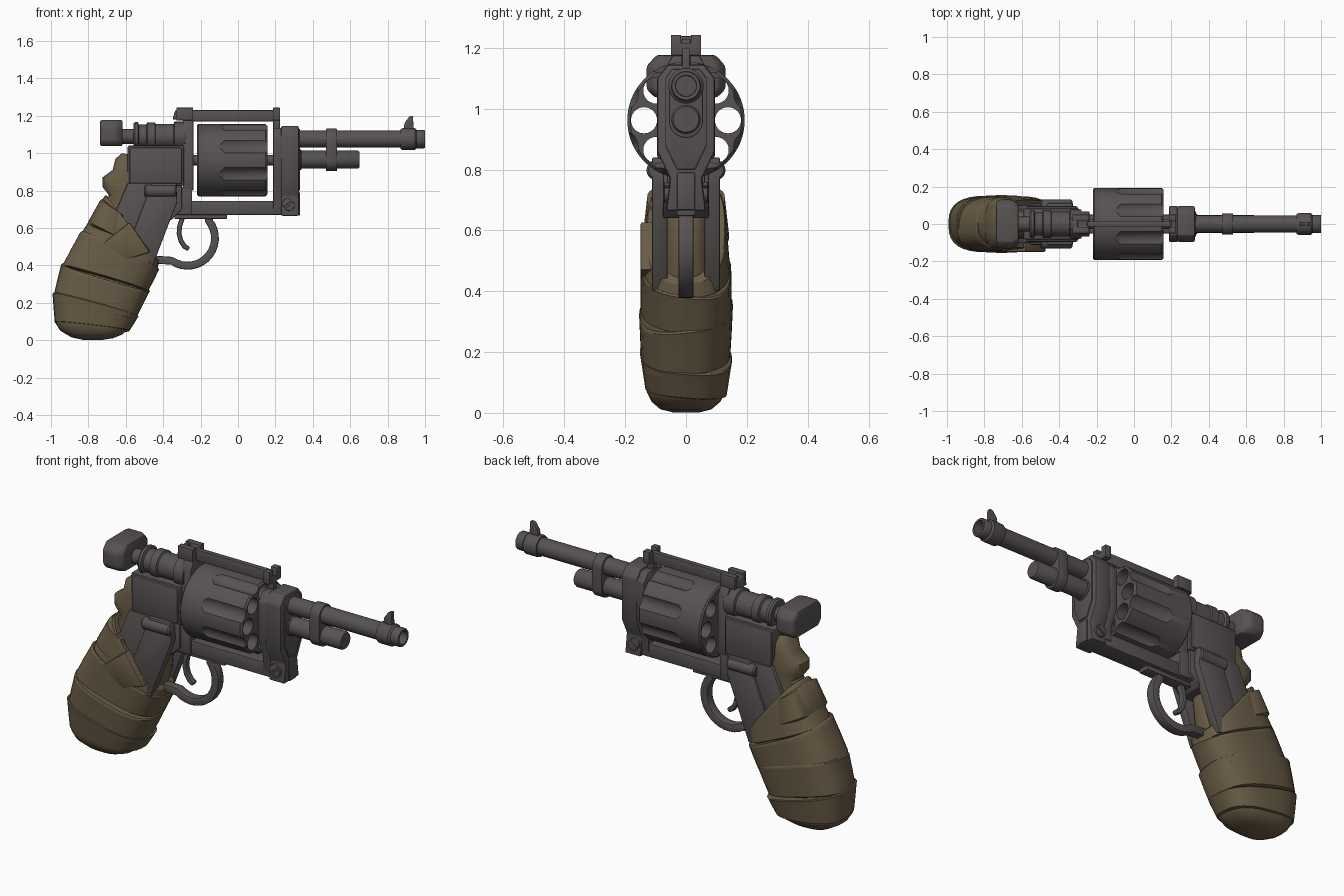
import bpy, bmesh, math
from math import cos, sin, pi, radians
from mathutils import Vector

if "Cube" in bpy.data.objects:
    bpy.data.objects.remove(bpy.data.objects["Cube"])


def material(name, rgb):
    m = bpy.data.materials.new(name)
    m.use_nodes = True
    m.diffuse_color = (*rgb, 1)
    bsdf = m.node_tree.nodes["Principled BSDF"]
    bsdf.inputs["Base Color"].default_value = (*rgb, 1)
    bsdf.inputs["Roughness"].default_value = 0.7
    return m


METAL = material("gunmetal grey", (0.098, 0.085, 0.085))
CLOTH = material("brown wrap", (0.142, 0.108, 0.062))


def finish(name, bm, mat=METAL, bevel=0.0, angle=35):
    bmesh.ops.recalc_face_normals(bm, faces=bm.faces)
    if bevel:
        edges = [e for e in bm.edges if e.calc_face_angle(0) > radians(30)]
        bmesh.ops.bevel(bm, geom=edges, offset=bevel, segments=2, profile=0.5,
                        affect='EDGES', clamp_overlap=True)
    mesh = bpy.data.meshes.new(name)
    bm.to_mesh(mesh)
    bm.free()
    mesh.materials.append(mat)
    mesh.shade_smooth()
    mesh.set_sharp_from_angle(angle=radians(angle))
    ob = bpy.data.objects.new(name, mesh)
    bpy.context.scene.collection.objects.link(ob)
    return ob


def bridge(bm, rings):
    """Skin a list of closed rings of points and cap both ends."""
    loops = [[bm.verts.new(p) for p in r] for r in rings]
    n = len(loops[0])
    for a, b in zip(loops, loops[1:]):
        for i in range(n):
            j = (i + 1) % n
            bm.faces.new((a[i], a[j], b[j], b[i]))
    bm.faces.new(loops[0][::-1])
    bm.faces.new(loops[-1])


def prism_y(name, pts, y0, y1, mat=METAL, bevel=0.006):
    bm = bmesh.new()
    bridge(bm, [[(x, y, z) for x, z in pts] for y in (y0, y1)])
    return finish(name, bm, mat, bevel)


def prism_x(name, pts, x0, x1, bevel=0.006):
    bm = bmesh.new()
    bridge(bm, [[(x, y, z) for y, z in pts] for x in (x0, x1)])
    return finish(name, bm, METAL, bevel)


def mirrored(half):
    return half + [(-y, z) for y, z in reversed(half)]


def box(name, x0, x1, hw, z0, z1, bevel=0.006):
    return prism_y(name, [(x0, z0), (x1, z0), (x1, z1), (x0, z1)], -hw, hw, METAL, bevel)


def lathe(name, profile, zc, yc=0.0, n=32):
    bm = bmesh.new()
    bridge(bm, [[(x, yc + r * cos(2 * pi * i / n), zc + r * sin(2 * pi * i / n))
                 for i in range(n)] for x, r in profile])
    return finish(name, bm)


def ribbon(name, path, t, hw):
    """Strip of half thickness t following a path in the xz plane."""
    up, down = [], []
    for i, p in enumerate(path):
        a, b = Vector(path[max(i - 1, 0)]), Vector(path[min(i + 1, len(path) - 1)])
        d = (b - a).normalized()
        nrm = Vector((-d.y, d.x)) * t
        up.append(tuple(Vector(p) + nrm))
        down.append(tuple(Vector(p) - nrm))
    return prism_y(name, up + down[::-1], -hw, hw, METAL, 0.009)


def loft(name, sections, mat=CLOTH, tilt=0.0, n=32, power=0.72):
    """Rounded sections given as back point, front point and half width."""
    def soft(v):
        return math.copysign(abs(v) ** power, v)
    rings = []
    for b, f, hw in sections:
        c, h = (Vector(b) + Vector(f)) / 2, (Vector(f) - Vector(b)) / 2
        ring = []
        for i in range(n):
            a = 2 * pi * i / n
            p, y = c + h * soft(cos(a)), hw * soft(sin(a))
            ring.append((p.x, y, p.y + tilt * y))
        rings.append(ring)
    bm = bmesh.new()
    bridge(bm, rings)
    return finish(name, bm, mat, 0, 45)


# Barrel with bored muzzle, lower tube, joining band and front sight
lathe("barrel", [(0.3, 0.046), (0.87, 0.046), (0.87, 0.054), (0.88, 0.058), (0.945, 0.058),
                 (0.955, 0.049), (0.995, 0.049), (1.0, 0.046), (1.0, 0.035), (0.9, 0.033)], 1.075)
lathe("lower_tube", [(0.3, 0.048), (0.64, 0.048), (0.65, 0.042)], 0.965)
lathe("lower_tube_collar", [(0.3, 0.055), (0.335, 0.055), (0.34, 0.05)], 0.965)
arc = [radians(a) for a in range(0, 181, 15)]
band = [(0.056 * cos(a), 1.075 + 0.056 * sin(a)) for a in arc]
band += [(-0.056 * cos(a), 0.96 - 0.056 * sin(a)) for a in arc]
prism_x("barrel_band", band, 0.47, 0.53, 0.004)
prism_y("front_sight", [(0.885, 1.12), (0.94, 1.12), (0.935, 1.2), (0.915, 1.195), (0.89, 1.16)],
        -0.012, 0.012, METAL, 0.003)

# Front frame block with rear post
block = mirrored([(0.065, 0.665), (0.052, 0.77), (0.095, 0.86), (0.095, 1.1), (0.06, 1.145)])
prism_x("front_block", block, 0.23, 0.325, 0.008)
prism_x("front_block_ridge", mirrored([(0.03, 0.8), (0.068, 0.88), (0.068, 1.1), (0.045, 1.13)]),
        0.3, 0.332, 0.004)
box("front_lug", 0.25, 0.332, 0.03, 0.667, 0.79)
prism_x("front_post", mirrored([(0.055, 0.70), (0.055, 0.78), (0.095, 0.87), (0.095, 1.09), (0.06, 1.135)]),
        0.187, 0.235)
box("front_post_neck", 0.187, 0.225, 0.015, 1.12, 1.2)

# Top strap with notched heads at both ends
notch = mirrored([(0.05, 1.175), (0.05, 1.243), (0.016, 1.243), (0.016, 1.215)])
prism_x("strap_front_head", notch, 0.187, 0.225, 0.003)
prism_x("rear_sight", notch, -0.33, -0.24, 0.003)
prism_y("rear_sight_tail", [(-0.35, 1.18), (-0.3, 1.18), (-0.3, 1.24), (-0.335, 1.23)], -0.03, 0.03)
box("top_strap", -0.25, 0.2, 0.014, 1.17, 1.23, 0.003)

# Lower frame, recoil plate and rear frame
box("bottom_bar", -0.33, 0.25, 0.05, 0.67, 0.745)
box("guard_base", -0.34, -0.06, 0.03, 0.648, 0.675, 0.004)
box("rear_riser", -0.34, -0.245, 0.062, 0.67, 0.82)
prism_x("recoil_plate", mirrored([(0.062, 0.8), (0.068, 0.88), (0.068, 1.13), (0.045, 1.175)]),
        -0.295, -0.238)
box("rear_frame", -0.59, -0.29, 0.082, 0.825, 1.04, 0.008)
box("rear_frame_panel", -0.58, -0.3, 0.095, 0.835, 1.03, 0.01)
prism_y("grip_tang", [(-0.58, 0.85), (-0.3, 0.85), (-0.3, 0.7), (-0.36, 0.64), (-0.55, 0.64)], -0.075, 0.075)

# Side parts: screws, rolled lugs and grip plates
for side, label in ((-1, "right"), (1, "left")):
    lathe(label + "_rolled_lug", [(-0.5, 0.026), (-0.492, 0.033), (-0.338, 0.033), (-0.33, 0.026)],
          0.798, side * 0.097, 20)
    for k in (0, 1):
        turn = radians(40 + 180 * k)
        half = [(0.27 + 0.03 * cos(turn + a) - 0.005 * sin(turn),
                 0.725 + 0.03 * sin(turn + a) + 0.005 * cos(turn)) for a in arc]
        prism_y(label + "_screw_half", half, side * 0.055, side * 0.072, METAL, 0.002)
    prism_y(label + "_front_grip_plate",
            [(-0.46, 0.84), (-0.33, 0.84), (-0.325, 0.74), (-0.455, 0.4), (-0.62, 0.42)],
            side * 0.06, side * 0.112)
    prism_y(label + "_rear_grip_plate",
            [(-0.59, 0.84), (-0.45, 0.84), (-0.6, 0.42), (-0.75, 0.46)],
            side * 0.06, side * 0.1)

# Cylinder: chambers and flutes are cut through a turned drum
AXIS, COUNT = 0.962, 8
drum = lathe("cylinder", [(-0.22, 0.185), (-0.212, 0.193), (0.147, 0.193), (0.157, 0.183)], AXIS, 0, 64)
cut = bmesh.new()
for i in range(COUNT):
    for off, dist, r, x0, x1 in ((0, 0.138, 0.043, -0.3, 0.3), (0.5, 0.226, 0.052, -0.1, 0.3)):
        a = 2 * pi * (i + off) / COUNT
        cy, cz = dist * cos(a), AXIS + dist * sin(a)
        bridge(cut, [[(x, cy + s * cos(t), cz + s * sin(t)) for t in [2 * pi * k / 24 for k in range(24)]]
                     for x, s in ((x0, r * 0.6), (x0 + 0.03, r), (x1, r))])
cutter = finish("cylinder_cutter", cut)
mod = drum.modifiers.new("cut", 'BOOLEAN')
mod.object, mod.operation, mod.solver = cutter, 'DIFFERENCE', 'EXACT'
bpy.context.view_layer.update()
carved = bpy.data.meshes.new_from_object(drum.evaluated_get(bpy.context.evaluated_depsgraph_get()))
drum.modifiers.clear()
drum.data = carved
carved.set_sharp_from_angle(angle=radians(35))
bpy.data.objects.remove(cutter)
lathe("cylinder_pin", [(-0.25, 0.028), (0.2, 0.028)], AXIS, 0, 20)

# Striker with collars and wide cocking knob
lathe("striker", [(-0.64, 0.04), (-0.56, 0.04), (-0.56, 0.068), (-0.55, 0.076), (-0.535, 0.076), (-0.53, 0.062),
                  (-0.49, 0.062), (-0.485, 0.074), (-0.445, 0.074), (-0.44, 0.066), (-0.345, 0.066),
                  (-0.34, 0.078), (-0.28, 0.078)], 1.09)
bm = bmesh.new()
bridge(bm, [[(x, y, z) for y, z in mirrored([(w * 0.8, 1.037), (w, 1.065), (w, 1.14), (w * 0.75, 1.177)])]
            for x, w in ((-0.738, 0.115), (-0.72, 0.13), (-0.65, 0.13), (-0.617, 0.105))])
finish("cocking_knob", bm, METAL, 0.01)

# Trigger and guard
sweep = [(-0.27 + 0.147 * cos(radians(a)), 0.545 + 0.147 * sin(radians(a))) for a in range(40, -126, -11)]
ribbon("trigger_guard", [(-0.15, 0.66)] + sweep + [(-0.44, 0.43)], 0.021, 0.025)
ribbon("trigger", [(-0.295, 0.66), (-0.312, 0.61), (-0.315, 0.57), (-0.305, 0.53), (-0.285, 0.5), (-0.262, 0.487)],
       0.013, 0.018)

# Grip core with lumpy backstrap
loft("grip_core", [((-0.62, 1.0), (-0.57, 0.99), 0.04), ((-0.655, 0.97), (-0.53, 0.95), 0.07),
                   ((-0.67, 0.91), (-0.5, 0.9), 0.075), ((-0.725, 0.87), (-0.48, 0.84), 0.08),
                   ((-0.725, 0.82), (-0.45, 0.78), 0.08), ((-0.69, 0.775), (-0.4, 0.7), 0.08),
                   ((-0.79, 0.6), (-0.42, 0.5), 0.09), ((-0.93, 0.3), (-0.52, 0.22), 0.12)])

# Wrapped bands stepping down the grip, then the rounded butt
edges = [((-0.715, 0.765), (-0.425, 0.425), 0.13), ((-0.845, 0.57), (-0.425, 0.375), 0.148),
         ((-0.945, 0.4), (-0.475, 0.26), 0.153), ((-0.99, 0.245), (-0.535, 0.125), 0.15),
         ((-0.985, 0.1), (-0.575, 0.05), 0.138)]


def blend(a, b, t, s):
    """Section between two band edges, scaled about its own centre."""
    p, q = (Vector(a[k]).lerp(Vector(b[k]), t) for k in (0, 1))
    c = (p + q) / 2
    return c + (p - c) * s, c + (q - c) * s, (a[2] + (b[2] - a[2]) * t) * s


steps = ((-0.04, 0.9), (-0.06, 0.985), (-0.02, 1.01), (0.05, 1.005), (0.5, 0.995), (1.02, 0.975), (1.06, 0.9))
for i, (a, b) in enumerate(zip(edges, edges[1:])):
    loft("grip_wrap_band", [blend(a, b, t, s) for t, s in steps], CLOTH, (0.05, -0.12, 0.1, -0.08)[i])
loft("grip_butt", [((-0.98, 0.15), (-0.57, 0.1), 0.134), ((-0.975, 0.09), (-0.59, 0.055), 0.13),
                   ((-0.95, 0.05), (-0.62, 0.03), 0.115), ((-0.89, 0.015), (-0.67, 0.01), 0.085),
                   ((-0.83, 0.002), (-0.72, 0.002), 0.045)])

# Crossed strap ends on the right side and a strap round the upper back
prism_y("strap_end", [(-0.72, 0.52), (-0.58, 0.63), (-0.47, 0.47), (-0.6, 0.43)], -0.15, -0.1, CLOTH, 0.008)
loft("upper_back_strap", [((-0.725, 0.755), (-0.62, 0.67), 0.1), ((-0.735, 0.75), (-0.6, 0.66), 0.128),
                          ((-0.8, 0.635), (-0.6, 0.53), 0.142), ((-0.8, 0.62), (-0.62, 0.53), 0.12)])
